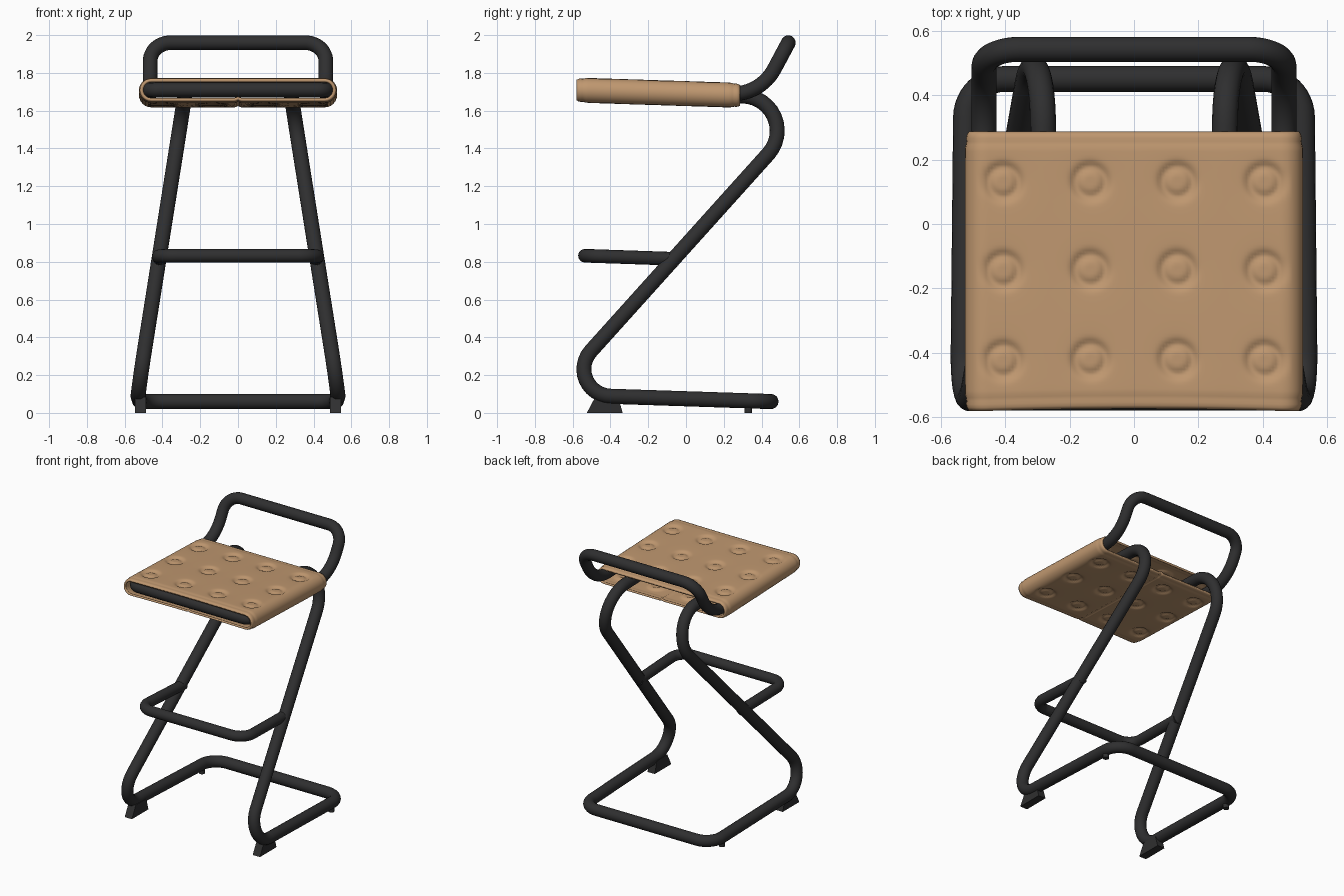
import bpy, bmesh, math
from mathutils import Vector

if "Cube" in bpy.data.objects:
    bpy.data.objects.remove(bpy.data.objects["Cube"])


def material(name, rgb):
    m = bpy.data.materials.new(name)
    m.diffuse_color = (*rgb, 1)
    m.use_nodes = True
    m.node_tree.nodes["Principled BSDF"].inputs["Base Color"].default_value = m.diffuse_color
    return m


BLACK = material("black metal", (0.028, 0.028, 0.029))
TAN = material("tan leather", (0.52, 0.31, 0.16))


def add_mesh(name, mesh, mat, smooth=True):
    ob = bpy.data.objects.new(name, mesh)
    bpy.context.collection.objects.link(ob)
    mesh.materials.clear()
    mesh.materials.append(mat)
    for p in mesh.polygons:
        p.use_smooth = smooth
        p.material_index = 0
    return ob


def fillet(corners, closed, steps=12):
    """Round each (x, y, z, radius) corner of a path with an arc."""
    out, n = [], len(corners)
    for i, c in enumerate(corners):
        p, r = Vector(c[:3]), c[3]
        if r == 0 or (not closed and i in (0, n - 1)):
            out.append(p)
            continue
        u = (Vector(corners[i - 1][:3]) - p).normalized()
        v = (Vector(corners[(i + 1) % n][:3]) - p).normalized()
        half = u.angle(v) / 2
        centre = p + (u + v).normalized() * (r / math.sin(half))
        t = r / math.tan(half)
        a, b = p + u * t - centre, p + v * t - centre
        sweep = math.pi - 2 * half
        for k in range(steps + 1):
            f = k / steps
            out.append(centre + (a * math.sin((1 - f) * sweep)
                                 + b * math.sin(f * sweep)) / math.sin(sweep))
    return out


def tube(name, corners, radius, closed=False):
    cu = bpy.data.curves.new(name, 'CURVE')
    cu.dimensions = '3D'
    cu.bevel_depth = radius
    cu.bevel_resolution = 6
    cu.use_fill_caps = True
    pts = fillet(corners, closed)
    sp = cu.splines.new('POLY')
    sp.points.add(len(pts) - 1)
    for q, p in zip(sp.points, pts):
        q.co = (*p, 1)
    sp.use_cyclic_u = closed
    tmp = bpy.data.objects.new("tmp", cu)
    bpy.context.collection.objects.link(tmp)
    bpy.context.view_layer.update()
    mesh = bpy.data.meshes.new_from_object(
        tmp.evaluated_get(bpy.context.evaluated_depsgraph_get()))
    bpy.data.objects.remove(tmp)
    return add_mesh(name, mesh, BLACK)


def mirrored(half):
    """Right-hand half path, then its mirror image in reverse."""
    return half + [(-x, y, z, r) for x, y, z, r in reversed(half)]


# Continuous floor frame and legs, ending under the seat
tube("leg_frame", mirrored([
    (0.28, -0.52, 1.70, 0), (0.283, 0.703, 1.668, 0.187),
    (0.532, -0.71, 0.098, 0.145), (0.52, 0.45, 0.06, 0.12)]), 0.04)

# Seat frame loop that rises into the low backrest
tube("seat_and_back_frame", mirrored([
    (0.468, -0.54, 1.71, 0.05), (0.465, 0.395, 1.685, 0.25),
    (0.465, 0.542, 1.96, 0.11)]), 0.039, closed=True)

# Footrest
tube("footrest", mirrored([
    (0.412, -0.04, 0.815, 0), (0.422, -0.535, 0.832, 0.10)]), 0.036)

# Feet
for side, sx in (("left", -1), ("right", 1)):
    bm = bmesh.new()
    bmesh.ops.create_cube(bm, size=1)
    for v in bm.verts:
        top = v.co.z > 0
        back = v.co.y > 0
        v.co = (sx * 0.515 + v.co.x * 0.058,
                (-0.36 if back else -0.48) if top else (-0.335 if back else -0.525),
                0.085 if top else 0)
    me = bpy.data.meshes.new("foot")
    bm.to_mesh(me)
    add_mesh("front_foot_" + side, me, BLACK, smooth=False)

    bm = bmesh.new()
    bmesh.ops.create_cone(bm, cap_ends=True, segments=16, radius1=0.02,
                          radius2=0.02, depth=0.06)
    bmesh.ops.translate(bm, verts=bm.verts, vec=(sx * 0.52, 0.33, 0.03))
    me = bpy.data.meshes.new("peg")
    bm.to_mesh(me)
    add_mesh("rear_foot_" + side, me, BLACK, smooth=False)

# Seat sleeve: a hollow flattened tube with button tufts on both faces
BUTTONS = [(x, y) for x in (-0.405, -0.135, 0.135, 0.405)
           for y in (-0.425, -0.145, 0.13)]
H, A, N, K, ROWS = 0.066, 0.459, 100, 12, 84
Y0, Y1 = -0.58, 0.287

section = []  # (x on the flat part, unit normal x, unit normal z)
for s in (1, -1):
    section += [(s * (A - 2 * A * i / N), 0, s) for i in range(N)]
    section += [(-s * A, -s * math.sin(math.pi * k / K), s * math.cos(math.pi * k / K))
                for k in range(K)]


def dent(x, y):
    d = 0
    for bx, by in BUTTONS:
        r = math.hypot(x - bx, y - by)
        if r < 0.14:
            d += 0.011 * math.exp(-((r - 0.047) / 0.014) ** 2)
            d += 0.005 * math.exp(-(r / 0.065) ** 2)
    return d


bm = bmesh.new()
rings = []
for j in range(ROWS + 1):
    f = j / ROWS
    y = Y0 + (Y1 - Y0) * f
    zc = 1.709 - 0.028 * f
    edge = min(y - Y0, Y1 - y)
    pinch = 0.012 * math.exp(-edge / 0.018)                      # hemmed rims
    pinch += 0.004 * math.exp(-((edge - 0.035) / 0.008) ** 2)    # stitch line
    ring = []
    for x, nx, nz in section:
        h = H - pinch
        if nx == 0:
            h -= dent(x, y)
            if nz < 0:
                h -= 0.008 * math.exp(-(x / 0.008) ** 2)         # underside seam
        bow = 0.007 * (1 - (x / A) ** 2) * (1 - f)               # concave front edge
        ring.append(bm.verts.new((x + nx * h, y + bow, zc + nz * h)))
    rings.append(ring)
M = len(section)
for a, b in zip(rings, rings[1:]):
    for i in range(M):
        # section runs clockwise or not, normals are fixed to point outwards below
        bm.faces.new((a[i], b[i], b[(i + 1) % M], a[(i + 1) % M]))
bm.normal_update()
bm.faces.ensure_lookup_table()
if bm.faces[N // 2].normal.z < 0:
    bmesh.ops.reverse_faces(bm, faces=bm.faces[:])
me = bpy.data.meshes.new("seat_sleeve")
bm.to_mesh(me)
seat = add_mesh("seat_sleeve", me, TAN)
mod = seat.modifiers.new("thickness", 'SOLIDIFY')
mod.thickness = 0.014
mod.offset = -1
